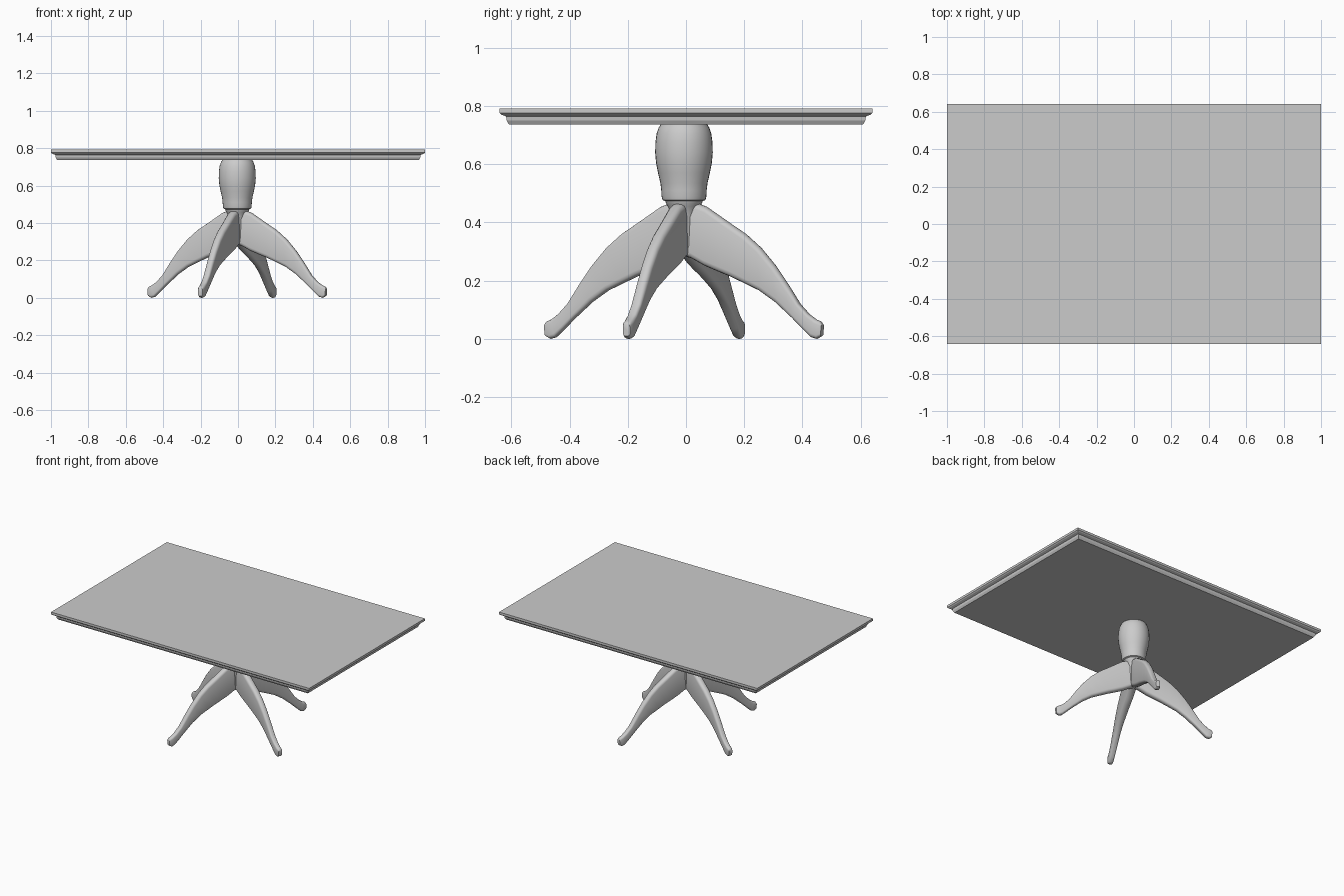
import bpy, bmesh, math
from mathutils import Vector

if "Cube" in bpy.data.objects:
    bpy.data.objects.remove(bpy.data.objects["Cube"])

CENTRE = (-0.004, -0.007)


def finish(name, bm, smooth=None):
    bmesh.ops.recalc_face_normals(bm, faces=bm.faces)
    me = bpy.data.meshes.new(name)
    bm.to_mesh(me)
    bm.free()
    ob = bpy.data.objects.new(name, me)
    bpy.context.collection.objects.link(ob)
    if smooth:
        bpy.ops.object.select_all(action='DESELECT')
        ob.select_set(True)
        bpy.context.view_layer.objects.active = ob
        bpy.ops.object.shade_smooth_by_angle(angle=math.radians(smooth))
    return ob


def loft(name, rings, smooth=None):
    """Skin a list of closed rings and cap both ends."""
    bm = bmesh.new()
    loops = [[bm.verts.new(p) for p in ring] for ring in rings]
    n = len(loops[0])
    for a, b in zip(loops, loops[1:]):
        for i in range(n):
            j = (i + 1) % n
            bm.faces.new((a[i], a[j], b[j], b[i]))
    bm.faces.new(loops[0])
    bm.faces.new(loops[-1])
    return finish(name, bm, smooth)


# Table top with moulded edge: (inset, z)
edge = [(0.033, 0.736), (0.025, 0.750), (0.023, 0.764), (0.007, 0.770),
        (0.0, 0.776), (0.0, 0.792)]
loft("table_top", [[(sx * (1 - d), sy * (0.641 - d), z)
                    for sx, sy in ((-1, -1), (1, -1), (1, 1), (-1, 1))]
                   for d, z in edge])

# Turned pedestal: (radius, z)
turned = [(0.030, 0.285), (0.038, 0.32), (0.042, 0.42), (0.055, 0.455),
          (0.062, 0.466), (0.064, 0.473), (0.074, 0.477), (0.077, 0.490),
          (0.078, 0.510), (0.081, 0.535), (0.089, 0.570), (0.096, 0.605),
          (0.099, 0.640), (0.098, 0.675), (0.094, 0.705), (0.087, 0.725),
          (0.078, 0.740)]
N = 32
pedestal = loft("pedestal", [[(r * math.cos(2 * math.pi * i / N),
                               r * math.sin(2 * math.pi * i / N), z)
                              for i in range(N)] for r, z in turned], 40)
pedestal.location = (*CENTRE, 0)

# Splayed legs: stations of (top r, top z, bottom r, bottom z, thickness)
stations = [(0.0, 0.472, 0.0, 0.285, 0.050), (0.045, 0.468, 0.03, 0.277, 0.050),
            (0.085, 0.453, 0.08, 0.251, 0.048), (0.17, 0.398, 0.13, 0.231, 0.046),
            (0.23, 0.360, 0.17, 0.216, 0.045), (0.285, 0.314, 0.22, 0.194, 0.043),
            (0.34, 0.252, 0.28, 0.167, 0.041), (0.385, 0.190, 0.34, 0.127, 0.039),
            (0.43, 0.121, 0.405, 0.072, 0.037), (0.465, 0.085, 0.445, 0.034, 0.035),
            (0.493, 0.066, 0.475, 0.006, 0.034), (0.509, 0.060, 0.495, 0.0, 0.032),
            (0.516, 0.050, 0.513, 0.010, 0.026)]


def section(tr, tz, br, bz, w):
    top, bot = Vector((tr, 0, tz)), Vector((br, 0, bz))
    mid, up = (top + bot) / 2, (top - bot) / 2
    h, c = up.length, min(w * 0.4, up.length * 0.4)
    ring = []
    for sx, sz, a0 in ((1, 1, 0), (-1, 1, 90), (-1, -1, 180), (1, -1, 270)):
        for k in range(4):
            a = math.radians(a0 + 30 * k)
            y = sx * (w / 2 - c) + c * math.cos(a)
            z = sz * (h - c) + c * math.sin(a)
            ring.append(mid + up.normalized() * z + Vector((0, y, 0)))
    return ring


for i, name in enumerate(("right_leg", "back_leg", "left_leg", "front_leg")):
    leg = loft(name, [section(*s) for s in stations], 45)
    leg.rotation_euler.z = math.radians(-22.6 + 90 * i)
    leg.location = (*CENTRE, 0)
